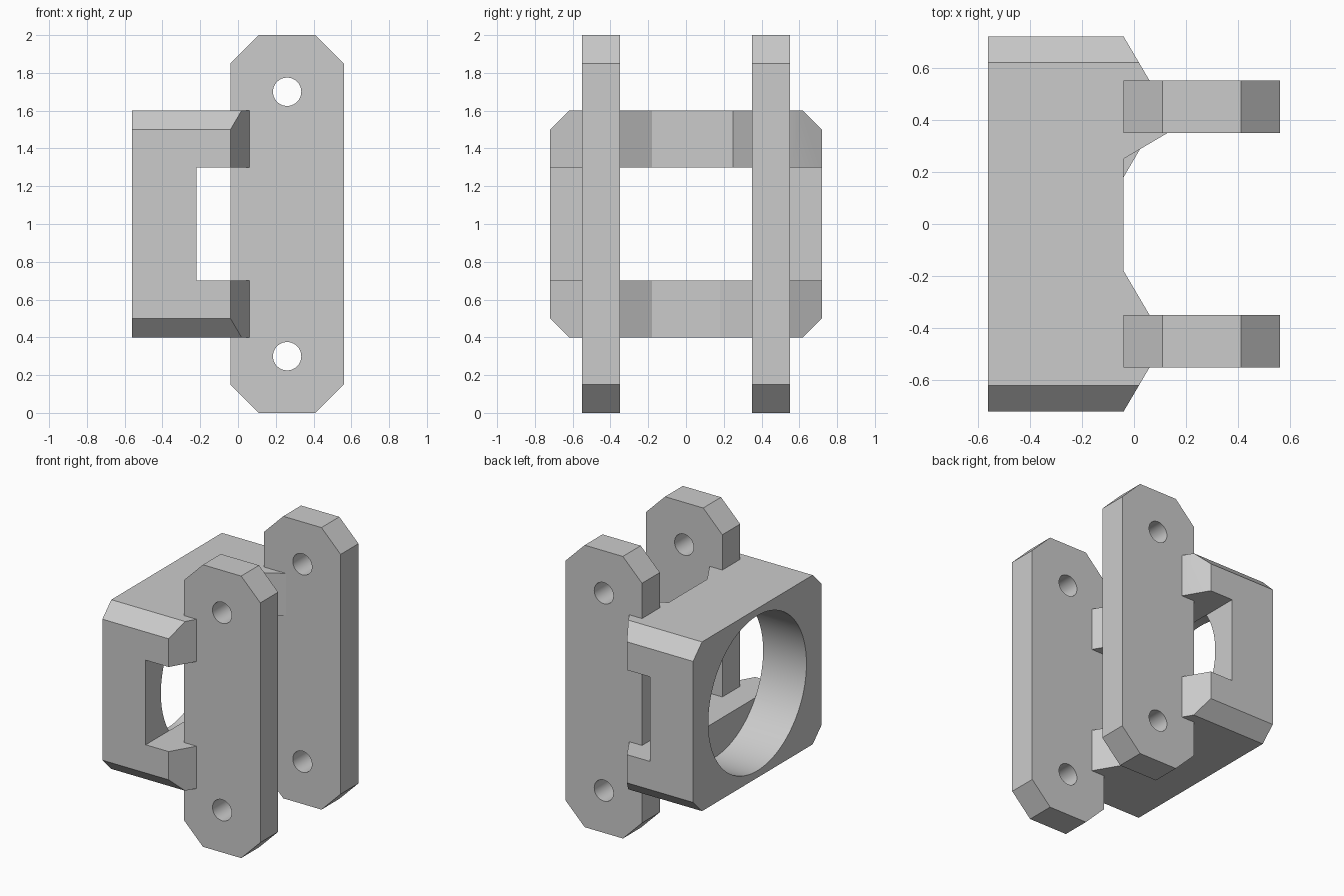
import bpy
import bmesh
import math
from mathutils import Vector

default = bpy.data.objects.get("Cube")
if default:
    bpy.data.objects.remove(default, do_unlink=True)

grey = bpy.data.materials.new("light grey")
grey.use_nodes = True
colour = (0.6, 0.6, 0.6, 1)
grey.diffuse_color = colour
grey.node_tree.nodes["Principled BSDF"].inputs["Base Color"].default_value = colour


def prism(name, outline, axis, start, end):
    """Extrude a 2D outline along an axis; the outline uses the other two axes in order."""
    def place(a, b):
        point = [a, b]
        point.insert(axis, start)
        return point
    bm = bmesh.new()
    face = bm.faces.new([bm.verts.new(place(a, b)) for a, b in outline])
    new = bmesh.ops.extrude_face_region(bm, geom=[face])["geom"]
    shift = Vector((0, 0, 0))
    shift[axis] = end - start
    bmesh.ops.translate(bm, vec=shift, verts=[g for g in new if isinstance(g, bmesh.types.BMVert)])
    bmesh.ops.recalc_face_normals(bm, faces=bm.faces)
    mesh = bpy.data.meshes.new(name)
    bm.to_mesh(mesh)
    bm.free()
    mesh.materials.append(grey)
    obj = bpy.data.objects.new(name, mesh)
    bpy.context.collection.objects.link(obj)
    return obj


def octagon(cx, cz, w, h, c):
    """Rectangle of half sizes w, h with corners cut by c."""
    corners = [(w, h - c), (w - c, h), (c - w, h), (-w, h - c),
               (-w, c - h), (c - w, -h), (w - c, -h), (w, c - h)]
    return [(cx + a, cz + b) for a, b in corners]


def circle(ca, cb, r, n):
    return [(ca + r * math.cos(2 * math.pi * i / n), cb + r * math.sin(2 * math.pi * i / n))
            for i in range(n)]


def boolean(obj, other, operation):
    mod = obj.modifiers.new("boolean", 'BOOLEAN')
    mod.operation, mod.solver, mod.object = operation, 'EXACT', other
    bpy.ops.object.select_all(action='DESELECT')
    bpy.context.view_layer.objects.active = obj
    obj.select_set(True)
    bpy.ops.object.modifier_apply(modifier=mod.name)
    bpy.data.objects.remove(other, do_unlink=True)


def smooth(obj):
    bpy.ops.object.select_all(action='DESELECT')
    bpy.context.view_layer.objects.active = obj
    obj.select_set(True)
    bpy.ops.object.shade_smooth_by_angle(angle=math.radians(30))


# Socket block with a large round bore
section = octagon(0, 1, 0.72, 0.6, 0.1)
socket = prism("socket_block", section, 0, -0.56, -0.22)
boolean(socket, prism("bore", circle(0, 1, 0.55, 96), 0, -0.7, -0.1), 'DIFFERENCE')

# Upper and lower lips, tapering towards the plates
outer = [(-0.22, 0.72), (-0.22, -0.72), (-0.04, -0.72), (0.06, -0.55), (0.06, -0.35), (-0.04, -0.18)]
tips = {"lower_lip": [(-0.04, 0.18), (0.06, 0.35)], "upper_lip": [(-0.04, 0.25), (0.13, 0.35)]}
for name, low, high in (("lower_lip", 0.3, 0.7), ("upper_lip", 1.3, 1.7)):
    lip = prism(name, outer + tips[name] + [(0.06, 0.55), (-0.04, 0.72)], 2, low, high)
    boolean(lip, prism("section", section, 0, -0.5, 0.5), 'INTERSECT')
    boolean(socket, lip, 'UNION')
smooth(socket)

# Two upright plates, each with two bolt holes
for name, y in (("front_plate", -0.45), ("back_plate", 0.45)):
    plate = prism(name, octagon(0.26, 1, 0.3, 1, 0.15), 1, y - 0.1, y + 0.1)
    for z in (0.3, 1.7):
        boolean(plate, prism("bolt_hole", circle(0.26, z, 0.075, 40), 1, y - 0.2, y + 0.2), 'DIFFERENCE')
    smooth(plate)
